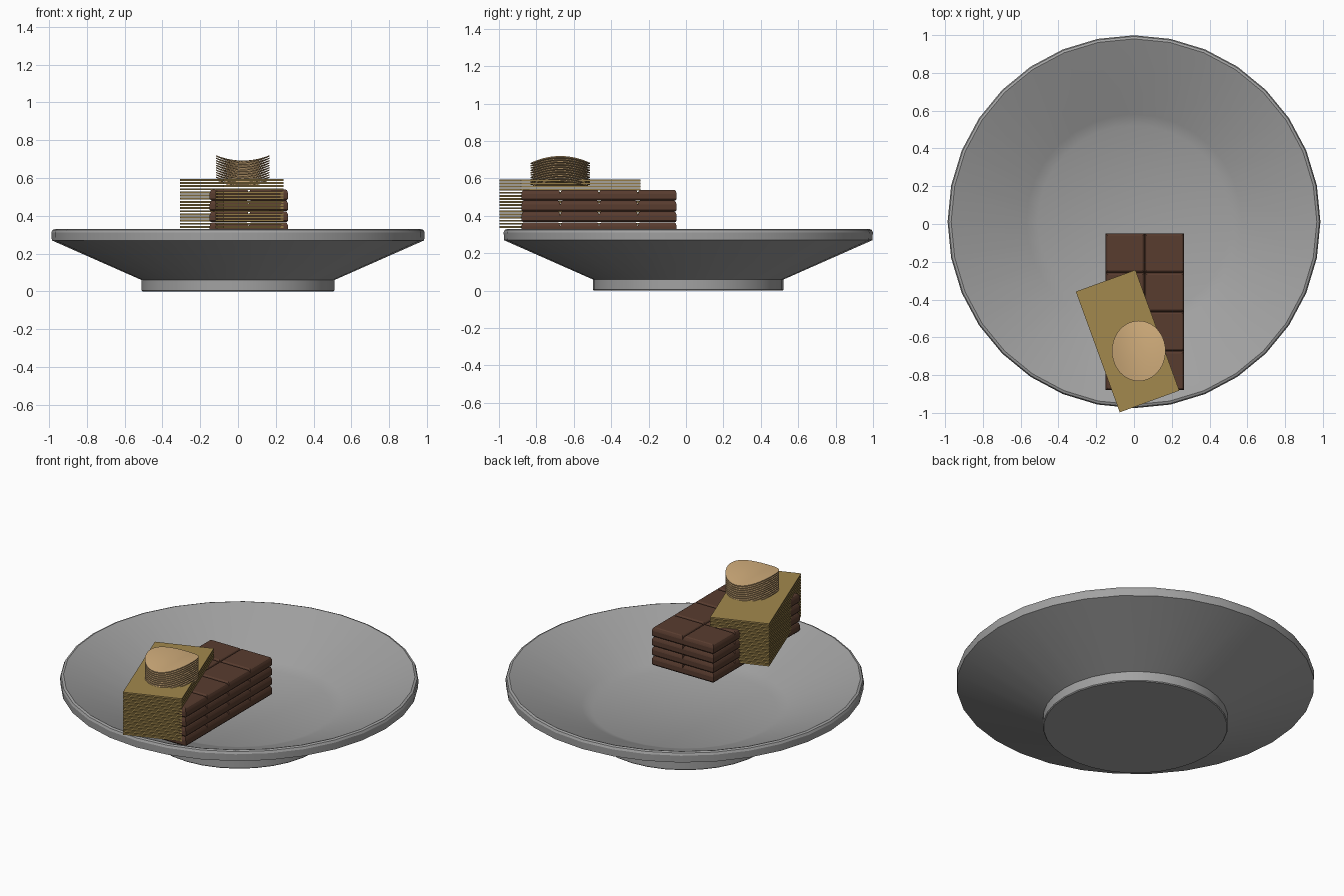
import bpy, bmesh, math
from mathutils import Matrix, Vector

if "Cube" in bpy.data.objects:
    bpy.data.objects.remove(bpy.data.objects["Cube"])


def material(name, rgb):
    m = bpy.data.materials.new(name)
    m.diffuse_color = (*rgb, 1)
    m.use_nodes = True
    m.node_tree.nodes["Principled BSDF"].inputs["Base Color"].default_value = m.diffuse_color
    return m


grey = material("plate grey", (0.36, 0.36, 0.36))
brown = material("chocolate brown", (0.098, 0.045, 0.028))
gold = material("cracker gold", (0.36, 0.246, 0.075))
tan = material("chip tan", (0.64, 0.42, 0.20))


def finish(bm, name, mat, smooth=None):
    bmesh.ops.recalc_face_normals(bm, faces=bm.faces)
    me = bpy.data.meshes.new(name)
    bm.to_mesh(me)
    bm.free()
    ob = bpy.data.objects.new(name, me)
    bpy.context.collection.objects.link(ob)
    me.materials.append(mat)
    if smooth:
        bpy.ops.object.select_all(action='DESELECT')
        ob.select_set(True)
        bpy.context.view_layer.objects.active = ob
        bpy.ops.object.shade_smooth_by_angle(angle=math.radians(smooth))
    return ob


def loft(bm, rings):
    """Join closed rings of points and cap both ends."""
    rows = [[bm.verts.new(p) for p in r] for r in rings]
    n = len(rows[0])
    for a, b in zip(rows, rows[1:]):
        for i in range(n):
            j = (i + 1) % n
            bm.faces.new((a[i], a[j], b[j], b[i]))
    bm.faces.new(rows[0][::-1])
    bm.faces.new(rows[-1])


def rect(x0, x1, y0, y1, z, d=0):
    return [(x0 + d, y0 + d, z), (x1 - d, y0 + d, z),
            (x1 - d, y1 - d, z), (x0 + d, y1 - d, z)]


# plate: revolved profile from the foot, over the rim, to the inner disc
profile = [(0.505, 0), (0.51, 0.005), (0.51, 0.06), (0.985, 0.27),
           (0.987, 0.312), (0.981, 0.325), (0.968, 0.33), (0.955, 0.325),
           (0.57, 0.16), (0.51, 0.135)]
bm = bmesh.new()
N = 32
loft(bm, [[(r * math.cos(2 * math.pi * i / N), 0.012 + r * math.sin(2 * math.pi * i / N), z)
           for i in range(N)] for r, z in profile])
finish(bm, "plate", grey, 25)

# four chocolate bars, each a slab with 2 x 4 bevelled tiles
X0, X1, Y0, Y1 = -0.15, 0.265, -0.88, -0.05
for k in range(4):
    z = 0.308 + k * 0.058
    bm = bmesh.new()
    loft(bm, [rect(X0, X1, Y0, Y1, z, 0.007), rect(X0, X1, Y0, Y1, z + 0.008),
              rect(X0, X1, Y0, Y1, z + 0.036)])
    w, h = (X1 - X0) / 2, (Y1 - Y0) / 4
    for i in range(2):
        for j in range(4):
            t = (X0 + i * w, X0 + (i + 1) * w, Y0 + j * h, Y0 + (j + 1) * h)
            loft(bm, [rect(*t, z + 0.036), rect(*t, z + 0.043, 0.002),
                      rect(*t, z + 0.053, 0.006), rect(*t, z + 0.057, 0.012)])
    finish(bm, f"chocolate_bar_{k + 1}", brown)

# stack of thin crackers, turned 20 degrees
turn = Matrix.Translation((-0.034, -0.62, 0)) @ Matrix.Rotation(math.radians(20), 4, 'Z')
for k in range(16):
    z = 0.336 + k * 0.0166
    bm = bmesh.new()
    loft(bm, [rect(-0.168, 0.168, -0.34, 0.34, z),
              rect(-0.168, 0.168, -0.34, 0.34, z + 0.010)])
    bmesh.ops.transform(bm, matrix=turn, verts=bm.verts)
    finish(bm, f"cracker_{k + 1}", gold)

# stack of thin saddle-shaped oval chips
CX, CY, RX, RY, S, R = 0.025, -0.672, 0.142, 0.16, 40, 6


def saddle(x, y, z):
    return Vector((CX + x, CY + y, z + 1.4 * x * x - 0.35 * y * y))


for k in range(11):
    z = 0.692 - k * 0.0125
    rings = []
    for zz, order in ((z - 0.006, range(1, R + 1)), (z, range(R, 0, -1))):
        for q in order:
            rings.append([saddle(RX * q / R * math.cos(2 * math.pi * i / S),
                                 RY * q / R * math.sin(2 * math.pi * i / S), zz)
                          for i in range(S)])
    bm = bmesh.new()
    loft(bm, rings)
    finish(bm, f"chip_{k + 1}", tan, 40)
